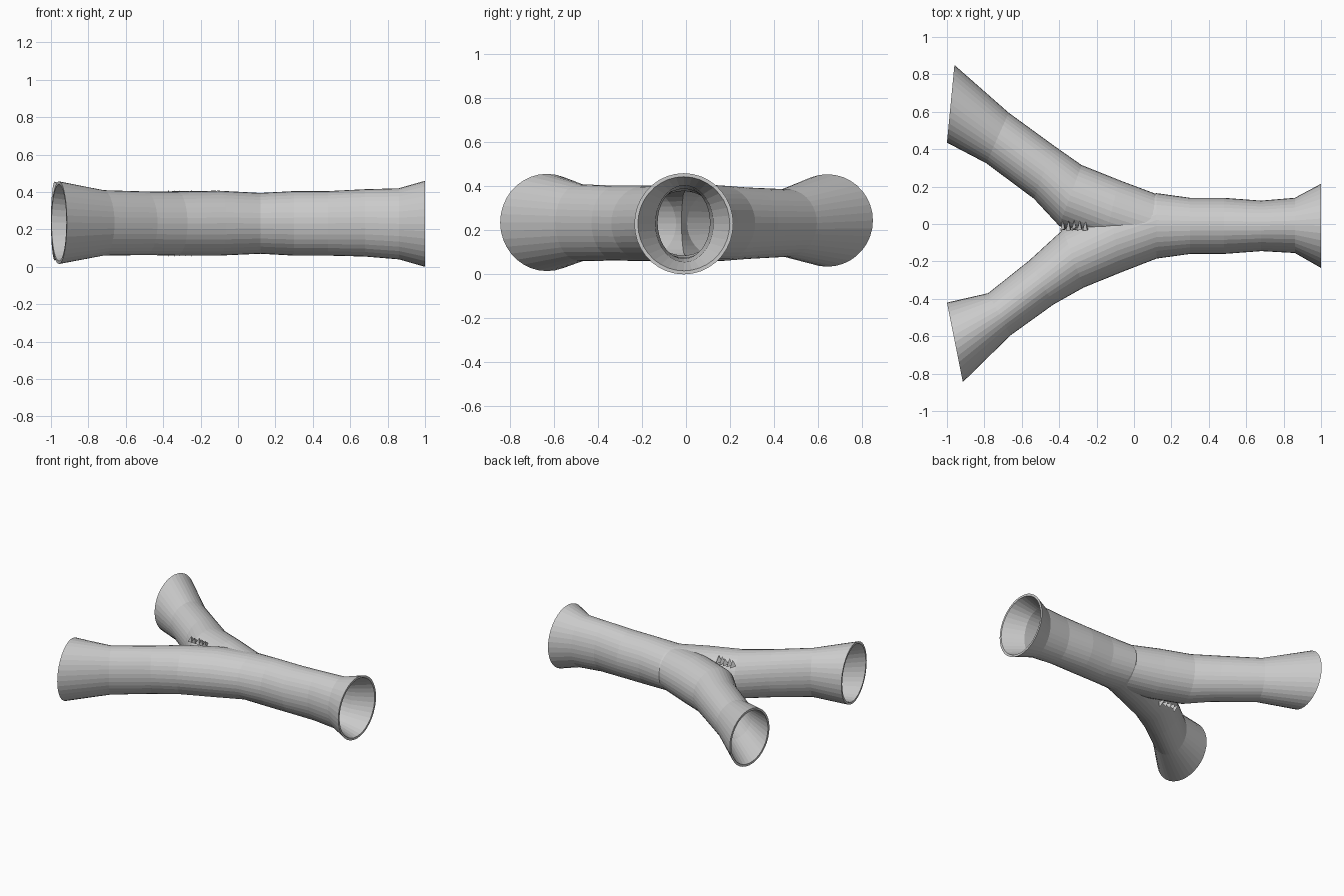
import bpy, bmesh, math, random
from mathutils import Vector

cube = bpy.data.objects.get("Cube")
if cube:
    bpy.data.objects.remove(cube)

SIDES, WALL = 36, 0.016

mat = bpy.data.materials.new("light grey")
mat.use_nodes = True
grey = (0.6, 0.6, 0.6, 1)
mat.diffuse_color = grey
mat.node_tree.nodes["Principled BSDF"].inputs["Base Color"].default_value = grey

# Sections: two opposite plan points of the ring, bottom and top height
stem = [((1, -.235), (1, .215), 0, .46),
        ((.86, -.155), (.86, .14), .04, .42),
        ((.68, -.145), (.68, .125), .055, .415),
        ((.48, -.16), (.48, .14), .06, .405),
        ((.3, -.16), (.3, .14), .06, .405),
        ((.12, -.185), (.12, .165), .07, .395)]
front = [((-.06, -.255), (-.14, .09), .06, .407),
         ((-.27, -.34), (-.38, -.03), .06, .403),
         ((-.43, -.43), (-.56, -.195), .063, .403),
         ((-.66, -.595), (-.78, -.37), .06, .41),
         ((-.915, -.845), (-1, -.42), .015, .457)]
back = [((-.16, -.1), (-.08, .235), .06, .407),
        ((-.4, -.01), (-.28, .315), .06, .405),
        ((-.535, .135), (-.43, .42), .07, .395),
        ((-.79, .325), (-.67, .595), .08, .387),
        ((-1, .435), (-.96, .85), .035, .455)]


def ring_frame(section):
    a, b, low, high = section
    a, b = Vector((*a, 0)), Vector((*b, 0))
    return (a + b) / 2 + Vector((0, 0, (low + high) / 2)), (b - a) / 2, (high - low) / 2


def tube(name, sections, shrink=0.0, open_first=False, open_last=False):
    """Closed sweep; cutters run a little past their open ends."""
    rings = [ring_frame(s) for s in sections]
    if open_last:
        c, side, h = rings[-1]
        rings.append((c + Vector((-side.y, side.x, 0)).normalized() * .05, side, h))
    if open_first:
        c, side, h = rings[0]
        rings.insert(0, (c + Vector((side.y, -side.x, 0)).normalized() * .05, side, h))
    bm = bmesh.new()
    loops = []
    for c, side, h in rings:
        side = side - side.normalized() * shrink
        loop = []
        for i in range(SIDES):
            t = math.tau * i / SIDES
            loop.append(bm.verts.new(c + side * math.cos(t) + Vector((0, 0, (h - shrink) * math.sin(t)))))
        loops.append(loop)
    for p, q in zip(loops, loops[1:]):
        for i in range(SIDES):
            j = (i + 1) % SIDES
            bm.faces.new((p[i], p[j], q[j], q[i]))
    bm.faces.new(loops[0])
    bm.faces.new(loops[-1])
    bmesh.ops.recalc_face_normals(bm, faces=bm.faces)
    return add_object(name, bm)


def add_object(name, bm):
    mesh = bpy.data.meshes.new(name)
    bm.to_mesh(mesh)
    bm.free()
    mesh.materials.append(mat)
    obj = bpy.data.objects.new(name, mesh)
    bpy.context.collection.objects.link(obj)
    return obj


def combine(target, tool, operation):
    mod = target.modifiers.new(operation, "BOOLEAN")
    mod.operation, mod.object, mod.solver = operation, tool, "EXACT"
    bpy.context.view_layer.objects.active = target
    bpy.ops.object.modifier_apply(modifier=mod.name)
    bpy.data.objects.remove(tool)


# The second branch starts from a slightly smaller ring hidden in the stem
root = [((.24, -.15), (.24, .13), .08, .39),
        ((.12, -.18), (.12, .16), .075, .39)]

# Outer shell, then hollow bores
pipe = tube("forked_pipe", stem + front)
combine(pipe, tube("back_branch", root + back), "UNION")
combine(pipe, tube("main_bore", stem + front, WALL, True, True), "DIFFERENCE")
combine(pipe, tube("branch_bore", root + back, WALL, False, True), "DIFFERENCE")

# Small ragged splinters along the upper and lower seam of the fork
random.seed(4)
bm = bmesh.new()
for height, sign in ((.365, 1), (.1, -1)):
    for i in range(5):
        x = -.38 + i * .03
        base = Vector((x, -.01, height))
        tip = base + Vector((.01, random.uniform(-.03, .03), sign * .045))
        tri = [bm.verts.new(base + Vector(d)) for d in ((-.015, -.025, 0), (.015, -.02, 0), (0, .03, 0))]
        top = bm.verts.new(tip)
        bm.faces.new(tri)
        for k in range(3):
            bm.faces.new((tri[k], tri[(k + 1) % 3], top))
bmesh.ops.recalc_face_normals(bm, faces=bm.faces)
add_object("fork_splinters", bm)
